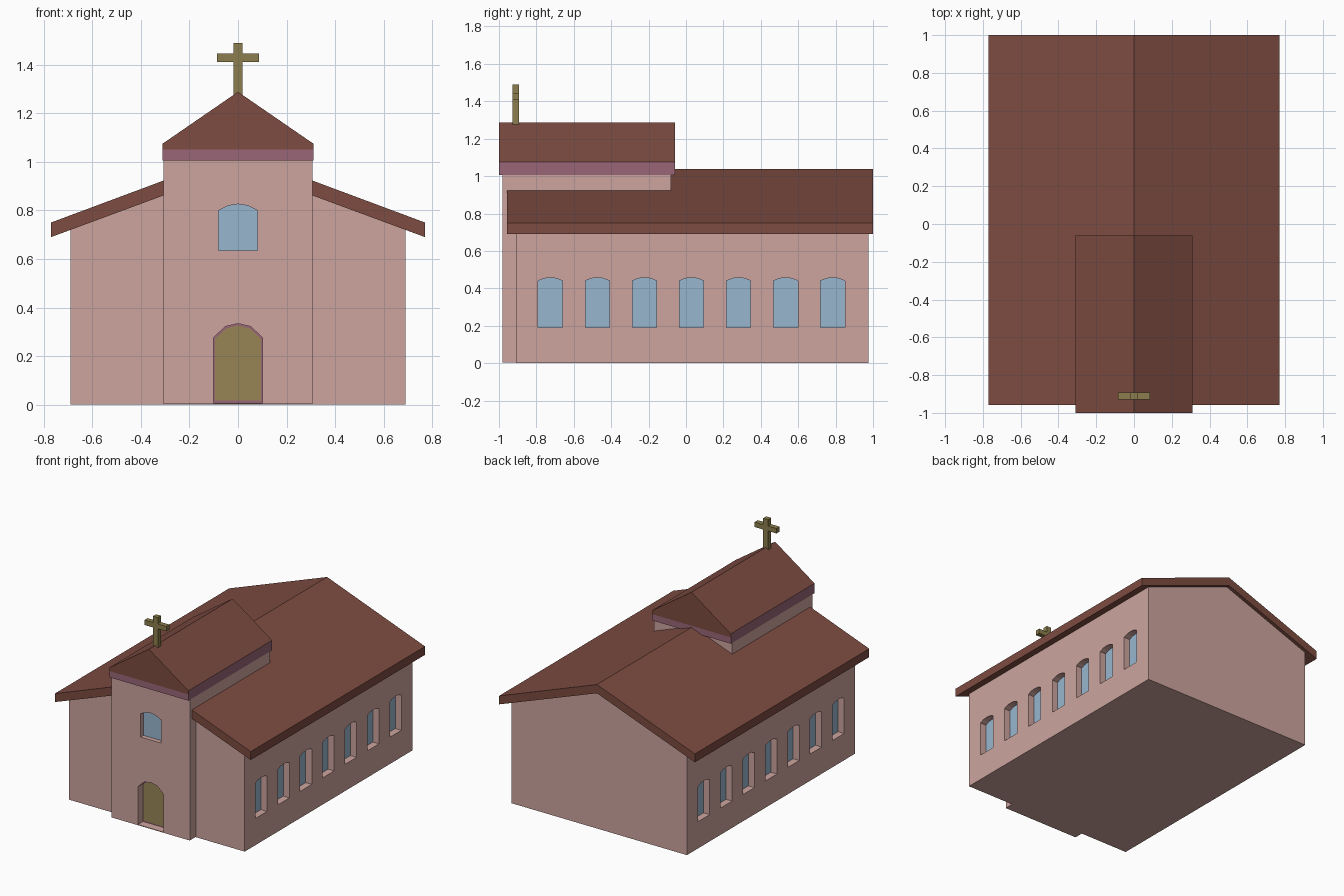
import bpy, bmesh

if "Cube" in bpy.data.objects:
    bpy.data.objects.remove(bpy.data.objects["Cube"])


def material(name, r, g, b):
    m = bpy.data.materials.new(name)
    m.diffuse_color = [(c / 255) ** 2.2 for c in (r, g, b)] + [1]
    m.use_nodes = True
    m.node_tree.nodes["Principled BSDF"].inputs["Base Color"].default_value = m.diffuse_color
    return m


WALL = material("wall_pink", 204, 163, 157)
ROOF = material("roof_brown", 124, 77, 67)
TRIM = material("trim_mauve", 152, 102, 118)
GLASS = material("glass_blue", 150, 181, 205)
DOOR = material("door_olive", 150, 132, 87)
CROSS = material("cross_olive", 138, 125, 78)


def prism(name, profiles, a, b, mat=None, axis="y"):
    """Extrude (u, z) profiles from a to b along the axis."""
    bm = bmesh.new()
    for pts in profiles:
        def place(t):
            return [bm.verts.new((u, t, z) if axis == "y" else (t, u, z)) for u, z in pts]
        lo, hi = place(a), place(b)
        n = len(pts)
        bm.faces.new(lo)
        bm.faces.new(hi[::-1])
        for i in range(n):
            j = (i + 1) % n
            bm.faces.new((lo[j], lo[i], hi[i], hi[j]))
    bmesh.ops.recalc_face_normals(bm, faces=bm.faces)
    me = bpy.data.meshes.new(name)
    bm.to_mesh(me)
    bm.free()
    ob = bpy.data.objects.new(name, me)
    bpy.context.collection.objects.link(ob)
    if mat:
        me.materials.append(mat)
    return ob


def cut(ob, cutters):
    """Cut the recesses, bake the result and drop the cutters."""
    for c in cutters:
        mod = ob.modifiers.new("recess", "BOOLEAN")
        mod.operation = "DIFFERENCE"
        mod.solver = "EXACT"
        mod.object = c
    dg = bpy.context.evaluated_depsgraph_get()
    me = bpy.data.meshes.new_from_object(ob.evaluated_get(dg))
    ob.modifiers.clear()
    ob.data = me
    for c in cutters:
        bpy.data.objects.remove(c)


def box(w, z0, z1):
    return [(-w, z0), (w, z0), (w, z1), (-w, z1)]


def arch(c, w, z0, shoulder, mid, top):
    """Opening with a four-segment arched head; w is the half width."""
    k = w * 0.52
    return [(c - w, z0), (c + w, z0), (c + w, shoulder), (c + k, mid),
            (c, top), (c - k, mid), (c - w, shoulder)]


# Nave with seven recessed windows on each side
nave = prism("nave_walls", [[(-.69, 0), (.69, 0), (.69, .725), (0, .985), (-.69, .725)]],
             -.91, .975, WALL)
windows = [arch(-.725 + i * .2515, .065, .19, .44, .453, .457) for i in range(7)]
cut(nave, [prism("window_cutter", windows, s * .64, s * .8, axis="x") for s in (-1, 1)])
for s, side in ((-1, "left"), (1, "right")):
    prism("side_windows_" + side, windows, s * .632, s * .642, GLASS, "x")

# Nave roof slab
prism("nave_roof", [[(-.77, .69), (0, .975), (.77, .69), (.77, .75), (0, 1.037), (-.77, .75)]],
      -.957, 1, ROOF)

# Tower with recessed door and window
tower = prism("tower_walls", [box(.307, .003, 1.01)], -.98, -.08, WALL)
doorway = arch(0, .1, .008, .277, .322, .334)
window = arch(0, .08, .635, .8, .819, .826)
cut(tower, [prism("door_cutter", [doorway], -1.1, -.92),
            prism("window_cutter", [window], -1.1, -.945)])
prism("door_frame", [doorway], -.923, -.915, TRIM)
prism("door", [arch(0, .094, .018, .272, .314, .326)], -.928, -.916, DOOR)
prism("tower_window", [window], -.948, -.938, GLASS)

# Tower roof: mauve band and brown gable whose low vertical sides are mauve
prism("tower_band", [box(.31, 1.005, 1.05)], -1, -.06, TRIM)
gable = prism("tower_roof", [[(-.31, 1.05), (.31, 1.05), (.31, 1.075), (0, 1.288), (-.31, 1.075)]],
              -1, -.06, ROOF)
gable.data.materials.append(TRIM)
for p in gable.data.polygons:
    if abs(p.normal.x) > .9:
        p.material_index = 1

# Cross
half = [(.019, 1.26), (.019, 1.41), (.086, 1.41), (.086, 1.445), (.019, 1.445), (.019, 1.49)]
prism("cross", [half + [(-x, z) for x, z in half[::-1]]], -.928, -.893, CROSS)
